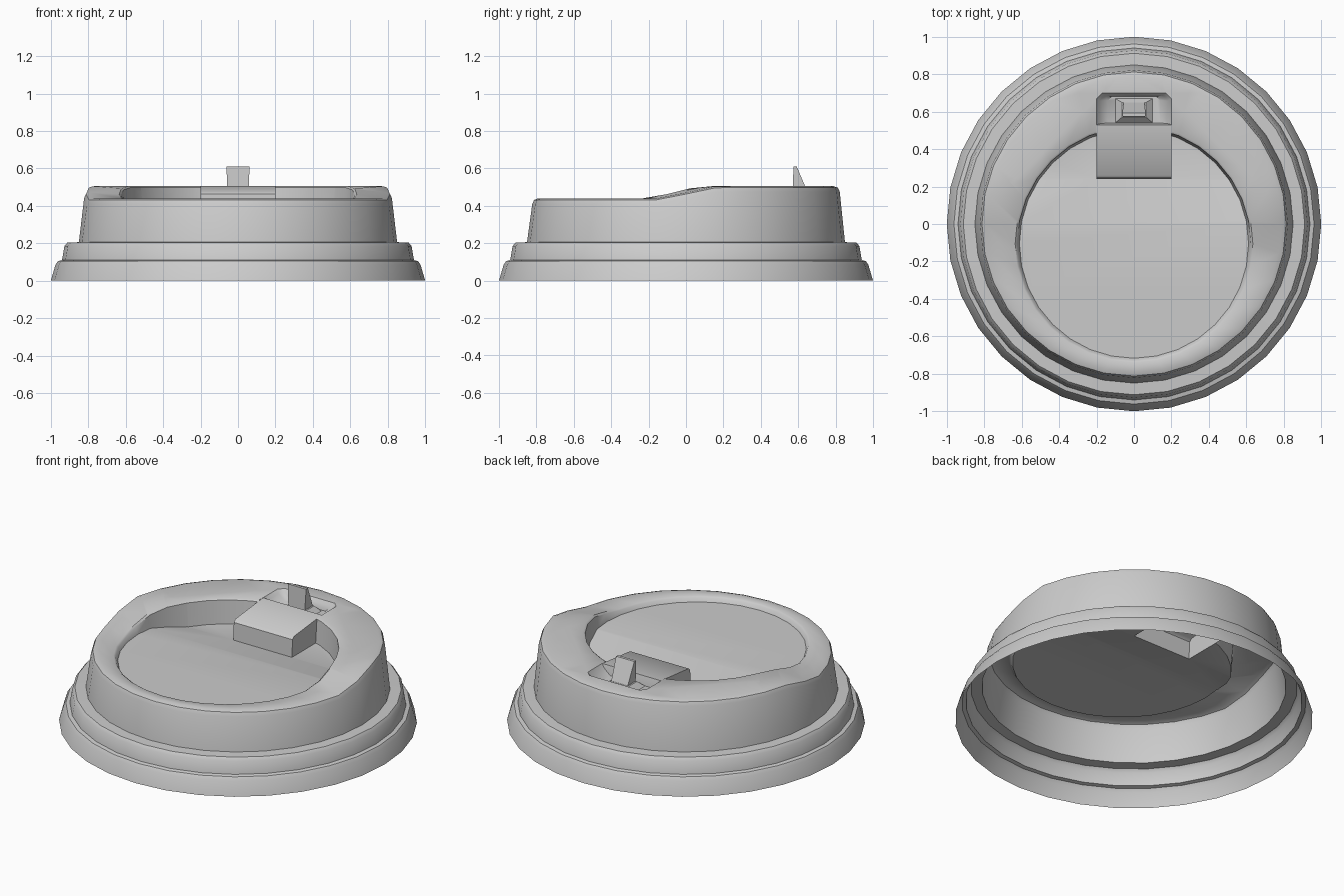
import bpy, bmesh
from math import sin, cos, tau
from mathutils import Vector

old = bpy.data.objects.get("Cube")
if old:
    bpy.data.objects.remove(old, do_unlink=True)

plastic = bpy.data.materials.new("grey_plastic")
plastic.use_nodes = True
plastic.diffuse_color = (0.6, 0.6, 0.6, 1)
plastic.node_tree.nodes["Principled BSDF"].inputs["Base Color"].default_value = (0.6, 0.6, 0.6, 1)

SEGMENTS = 32
LOW, HIGH = 0.44, 0.505        # rim height at front and back
FLOOR, SUNK = 0.41, 0.355      # recess floor at front and back
W, FRONT, MID, BACK = 0.2, 0.24, 0.53, 0.70   # latch extents
CORNER = 0.03


def finish(bm, name):
    mesh = bpy.data.meshes.new(name)
    bm.to_mesh(mesh)
    bm.free()
    mesh.materials.append(plastic)
    mesh.shade_smooth()
    mesh.set_sharp_from_angle(angle=0.7)
    obj = bpy.data.objects.new(name, mesh)
    bpy.context.collection.objects.link(obj)
    return obj


def rim_height(y, start, end):
    t = min(max((y - start) / (end - start), 0), 1)
    return LOW + (HIGH - LOW) * t * t * (3 - 2 * t)


def bridge(bm, a, b):
    for i in range(len(a)):
        j = (i + 1) % len(a)
        bm.faces.new((a[i], a[j], b[j], b[i]))


def loop(bm, points):
    return [bm.verts.new(p) for p in points]


def ring(bm, radius, centre_y, height):
    points = []
    for i in range(SEGMENTS):
        a = tau * i / SEGMENTS
        y = centre_y + radius * sin(a)
        points.append((radius * cos(a), y, height(y)))
    return loop(bm, points)


# Lid shell: stepped skirt, sloping rim and recessed floor in one sheet
bm = bmesh.new()
rings = []
for r, z in [(1, 0), (0.975, 0.085), (0.962, 0.105), (0.94, 0.11),
             (0.927, 0.185), (0.912, 0.203), (0.85, 0.206)]:
    rings.append(ring(bm, r, 0, lambda y: z))
for r, drop in [(0.822, 0.03), (0.812, 0.008), (0.79, 0)]:
    rings.append(ring(bm, r, 0, lambda y: rim_height(y, -0.16, 0.17) - drop))
for r, drop in [(0.635, 0), (0.624, 0.008)]:
    rings.append(ring(bm, r, -0.105, lambda y: rim_height(y, -0.25, 0.12) - drop))
rings.append(ring(bm, 0.612, -0.105, lambda y: FLOOR))
for a, b in zip(rings, rings[1:]):
    bridge(bm, a, b)
bm.faces.new(rings[-1])


def cut(point, normal, keep):
    faces = [f for f in bm.faces if keep(f)]
    verts = {v for f in faces for v in f.verts}
    edges = {e for f in faces for e in f.edges}
    bmesh.ops.bisect_plane(bm, geom=list(verts) + list(edges) + faces, dist=1e-5,
                           plane_co=point, plane_no=normal)


def in_top(f):
    c = f.calc_center_median()
    return c.z > 0.3 and max(v.co.length_squared for v in f.verts) < 0.9


def behind(f):
    return in_top(f) and f.calc_center_median().y > 0.2


# Crease the floor and sink its back part
for y in (0, FRONT):
    cut((0, y, 0), (0, 1, 0), in_top)
for v in bm.verts:
    if abs(v.co.z - FLOOR) < 1e-4 and v.co.xy.length < 0.74:
        t = min(max(v.co.y / FRONT, 0), 1)
        v.co.z = FLOOR + (SUNK - FLOOR) * t

# Opening for the latch
cut((0, BACK, 0), (0, 1, 0), behind)
for s in (-1, 1):
    cut((s * W, 0, 0), (1, 0, 0), behind)
    cut((s * W, BACK - CORNER, 0), (s, 1, 0), behind)
hole = []
for f in bm.faces:
    c = f.calc_center_median()
    if (c.z > 0.3 and abs(c.x) < W - 1e-4 and FRONT < c.y < BACK
            and abs(c.x) + c.y < W + BACK - CORNER - 1e-4):
        hole.append(f)
bmesh.ops.delete(bm, geom=hole, context='FACES')
finish(bm, "lid_shell")

# Latch block, hollow underneath
bm = bmesh.new()
side = [(FRONT, SUNK), (FRONT + 0.005, 0.462), (FRONT + 0.02, 0.477),
        (MID, HIGH), (MID, SUNK)]
left, right = [loop(bm, [(s * W, y, z) for y, z in side]) for s in (-1, 1)]
for i in range(3):
    bm.faces.new((left[i], right[i], right[i + 1], left[i + 1]))
bm.faces.new(left[::-1])
bm.faces.new(right)
finish(bm, "latch_block")

# Pocket behind the block
bm = bmesh.new()


def outline(half, front, back, corner, z):
    return loop(bm, [(-half, front, z), (half, front, z), (half, back - corner, z),
                     (half - corner, back, z), (corner - half, back, z),
                     (-half, back - corner, z)])


levels = [outline(W, MID, BACK, CORNER, HIGH),
          outline(W - 0.015, MID + 0.005, BACK - 0.012, CORNER, 0.485),
          outline(0.14, MID + 0.01, BACK - 0.02, 0.02, 0.45)]
for a, b in zip(levels, levels[1:]):
    bridge(bm, a, b)
bm.faces.new(levels[-1])
finish(bm, "latch_pocket")


# Tapered solids for the tab and its foot
def taper(name, bottom, top):
    bm = bmesh.new()
    ends = []
    for half, y0, y1, z in (bottom, top):
        ends.append(loop(bm, [(-half, y0, z), (half, y0, z), (half, y1, z), (-half, y1, z)]))
    bridge(bm, *ends)
    bm.faces.new(ends[0][::-1])
    bm.faces.new(ends[1])
    finish(bm, name)


taper("tab_foot", (0.1, 0.54, 0.67, 0.45), (0.065, 0.57, 0.65, 0.48))
taper("pull_tab", (0.056, 0.57, 0.65, 0.475), (0.062, 0.575, 0.592, 0.61))
